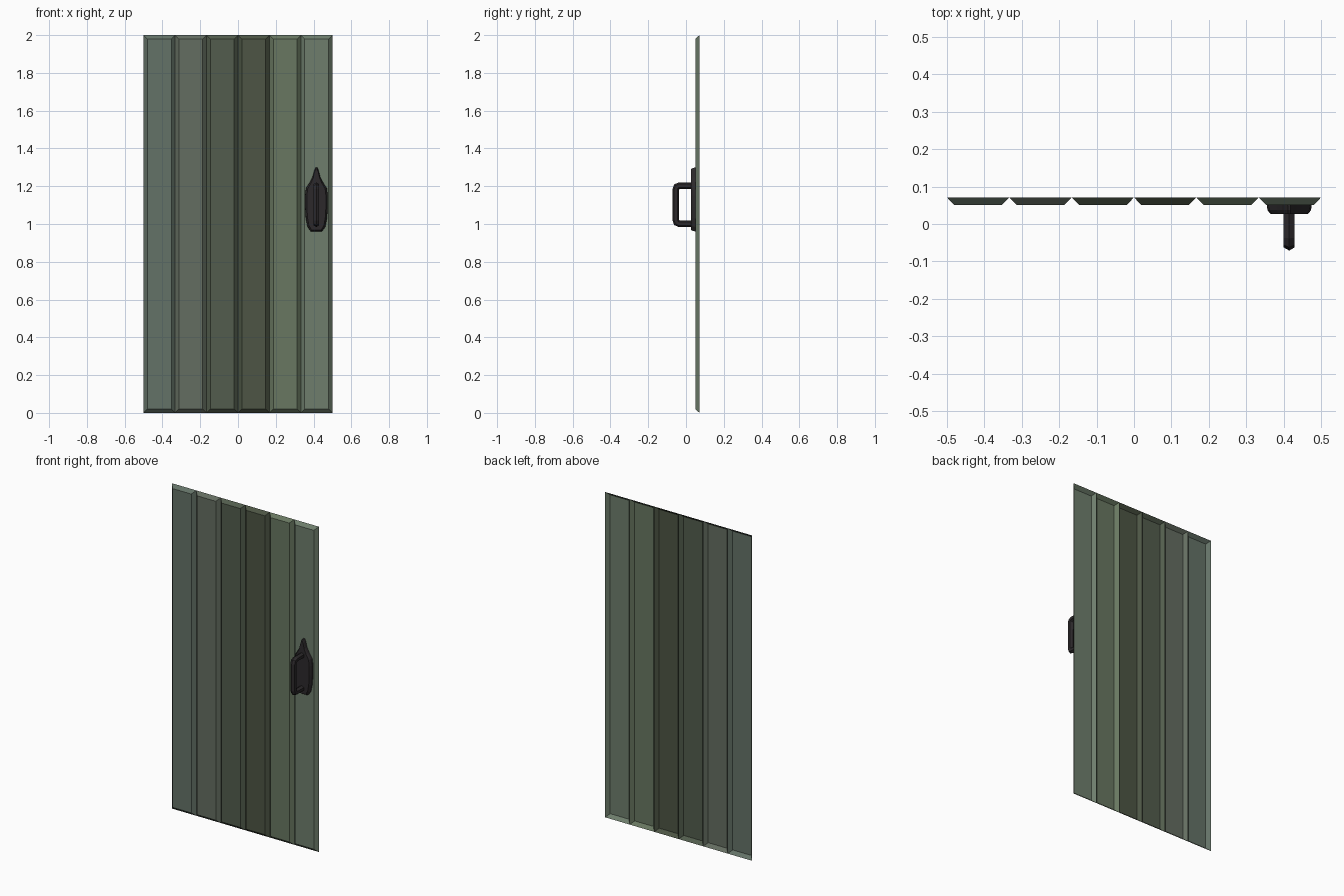
import bpy, bmesh
from math import sin, cos, pi
from mathutils import Vector

if "Cube" in bpy.data.objects:
    bpy.data.objects.remove(bpy.data.objects["Cube"])

BACK, FRONT = 0.071, 0.0505


def colour(name, rgb):
    m = bpy.data.materials.new(name)
    m.diffuse_color = [(c / 255) ** 2.2 for c in rgb] + [1]
    m.use_nodes = True
    m.node_tree.nodes["Principled BSDF"].inputs["Base Color"].default_value = m.diffuse_color
    return m


def rings_object(name, rings, mat, cap_first, cap_last):
    """Join equal-length point rings with quads, optionally capping the ends."""
    bm = bmesh.new()
    loops = [[bm.verts.new(p) for p in r] for r in rings]
    for a, b in zip(loops, loops[1:]):
        for i in range(len(a)):
            j = (i + 1) % len(a)
            bm.faces.new((a[i], a[j], b[j], b[i]))
    if cap_first:
        bm.faces.new(loops[0][::-1])
    if cap_last:
        bm.faces.new(loops[-1])
    me = bpy.data.meshes.new(name)
    bm.to_mesh(me)
    bm.free()
    ob = bpy.data.objects.new(name, me)
    bpy.context.collection.objects.link(ob)
    me.materials.append(mat)
    return ob


# Planks: bevelled panels with open backs, each its own green
greens = [(100, 114, 103), (100, 109, 97), (83, 93, 78),
          (78, 86, 70), (104, 119, 97), (110, 125, 108)]
w = 1 / 6
for k, rgb in enumerate(greens):
    x0 = -0.5 + k * w

    def rect(inset, y):
        l, r, b, t = x0 + inset, x0 + w - inset, inset, 2 - inset
        return [(l, y, b), (r, y, b), (r, y, t), (l, y, t)]
    rings_object(f"plank_{k + 1}", [rect(0, BACK), rect(0.02, FRONT)],
                 colour(f"plank_green_{k + 1}", rgb), False, True)

# Handle plate: half outline (half width, z) mirrored, bevelled toward the front
iron = colour("dark_iron", (48, 45, 47))
CX = 0.415
half = [(0.030, 0.961), (0.047, 0.985), (0.056, 1.03), (0.060, 1.09), (0.060, 1.15),
        (0.055, 1.19), (0.034, 1.222), (0.020, 1.25), (0.011, 1.285), (0.004, 1.299)]
outline = half + [(-x, z) for x, z in reversed(half)]


def plate_ring(y, sx, sz):
    return [(CX + x * sx, y, 1.12 + (z - 1.12) * sz) for x, z in outline]


rings_object("handle_plate",
             [plate_ring(FRONT, 1, 1), plate_ring(0.037, 0.97, 0.99),
              plate_ring(0.027, 0.84, 0.95)], iron, False, True)

# Pull handle: hexagonal bar swept along a rounded C path in the side plane
top = [(0.035, 1.203), (-0.035, 1.203), (-0.049, 1.197), (-0.054, 1.183)]
path = [Vector(p) for p in top + [(y, 2.204 - z) for y, z in reversed(top)]]
r = 0.017
rings = []
for i, p in enumerate(path):
    d0 = (p - path[max(i - 1, 0)]).normalized()
    d1 = (path[min(i + 1, len(path) - 1)] - p).normalized()
    t = (d0 + d1).normalized()
    n = Vector((t.y, -t.x))
    s = 1 / max(t.dot(d1), t.dot(d0)) if 0 < i < len(path) - 1 else 1
    rings.append([(CX + r * sin(a), p.x + n.x * s * r * cos(a), p.y + n.y * s * r * cos(a))
                  for a in [j * pi / 3 for j in range(6)]])
pull = rings_object("pull_handle", rings, iron, True, True)
bm = bmesh.new()
bm.from_mesh(pull.data)
bmesh.ops.recalc_face_normals(bm, faces=bm.faces)
bm.to_mesh(pull.data)
bm.free()
